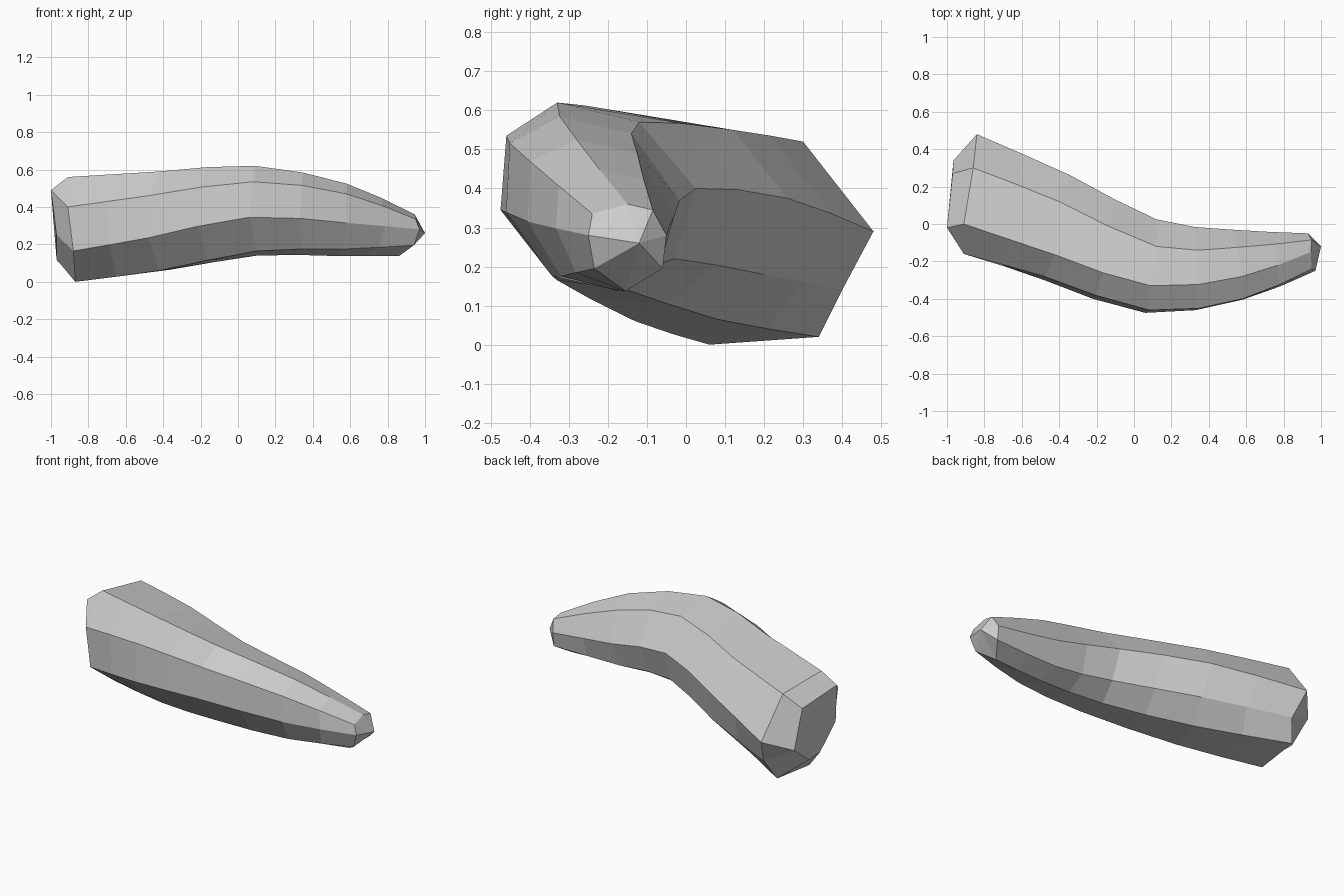
import bpy, bmesh
from mathutils import Vector

if "Cube" in bpy.data.objects:
    bpy.data.objects.remove(bpy.data.objects["Cube"])

# Eight lengthwise edges, each with five control points from thick end to tip
rails = [
    [(-.86, .30, .52), (-.40, .12, .55), (.12, -.12, .57), (.55, -.125, .49), (.95, -.085, .345)],
    [(-.91, 0, .56), (-.42, -.165, .59), (.09, -.33, .62), (.58, -.28, .525), (.945, -.15, .36)],
    [(-.91, -.16, .40), (-.48, -.28, .46), (.08, -.46, .535), (.58, -.40, .47), (.95, -.24, .335)],
    [(-.88, -.16, .165), (-.48, -.30, .235), (.06, -.475, .345), (.58, -.405, .315), (.97, -.25, .28)],
    [(-.87, .06, 0), (-.42, -.13, .06), (.10, -.33, .165), (.56, -.32, .175), (.94, -.235, .195)],
    [(-.85, .34, .02), (-.36, .08, .065), (.10, -.15, .14), (.52, -.175, .138), (.86, -.155, .137)],
    [(-.80, .40, .14), (-.32, .20, .18), (.13, -.03, .22), (.50, -.07, .19), (.93, -.06, .195)],
    [(-.84, .48, .29), (-.34, .26, .375), (.12, .025, .40), (.52, -.03, .33), (.93, -.05, .28)],
]
# Bevelled inner outline of the thick end, one point per edge
A, B, C = (-1, -.02, .49), (-.97, .27, .45), (-.965, .34, .22)
D, E, F = (-.97, .10, .12), (-.965, .20, .11), (-.97, -.05, .25)
cap = [B, A, A, F, D, E, C, C]
tip = (1, -.12, .26)


def smooth_rail(points):
    """Add one curved midpoint between each pair of control points."""
    p = [Vector(q) for q in points]
    p = [2 * p[0] - p[1]] + p + [2 * p[-1] - p[-2]]
    out = []
    for i in range(1, len(p) - 2):
        out += [p[i], (9 * (p[i] + p[i + 1]) - p[i - 1] - p[i + 2]) / 16]
    return out + [p[-2]]


# Skin the rings, then close both ends
bm = bmesh.new()
columns = [[bm.verts.new(c)] + [bm.verts.new(v) for v in smooth_rail(r)]
           for c, r in zip(cap, rails)]
apex = bm.verts.new(tip)
for k, col in enumerate(columns):
    nxt = columns[(k + 1) % len(columns)]
    for i in range(len(col) - 1):
        bm.faces.new((col[i], nxt[i], nxt[i + 1], col[i + 1]))
    bm.faces.new((col[-1], nxt[-1], apex))
bm.faces.new([col[0] for col in columns])
bmesh.ops.remove_doubles(bm, verts=bm.verts, dist=0.0005)
bmesh.ops.recalc_face_normals(bm, faces=bm.faces)

mesh = bpy.data.meshes.new("curved_body")
bm.to_mesh(mesh)
bm.free()
body = bpy.data.objects.new("curved_body", mesh)
bpy.context.collection.objects.link(body)
